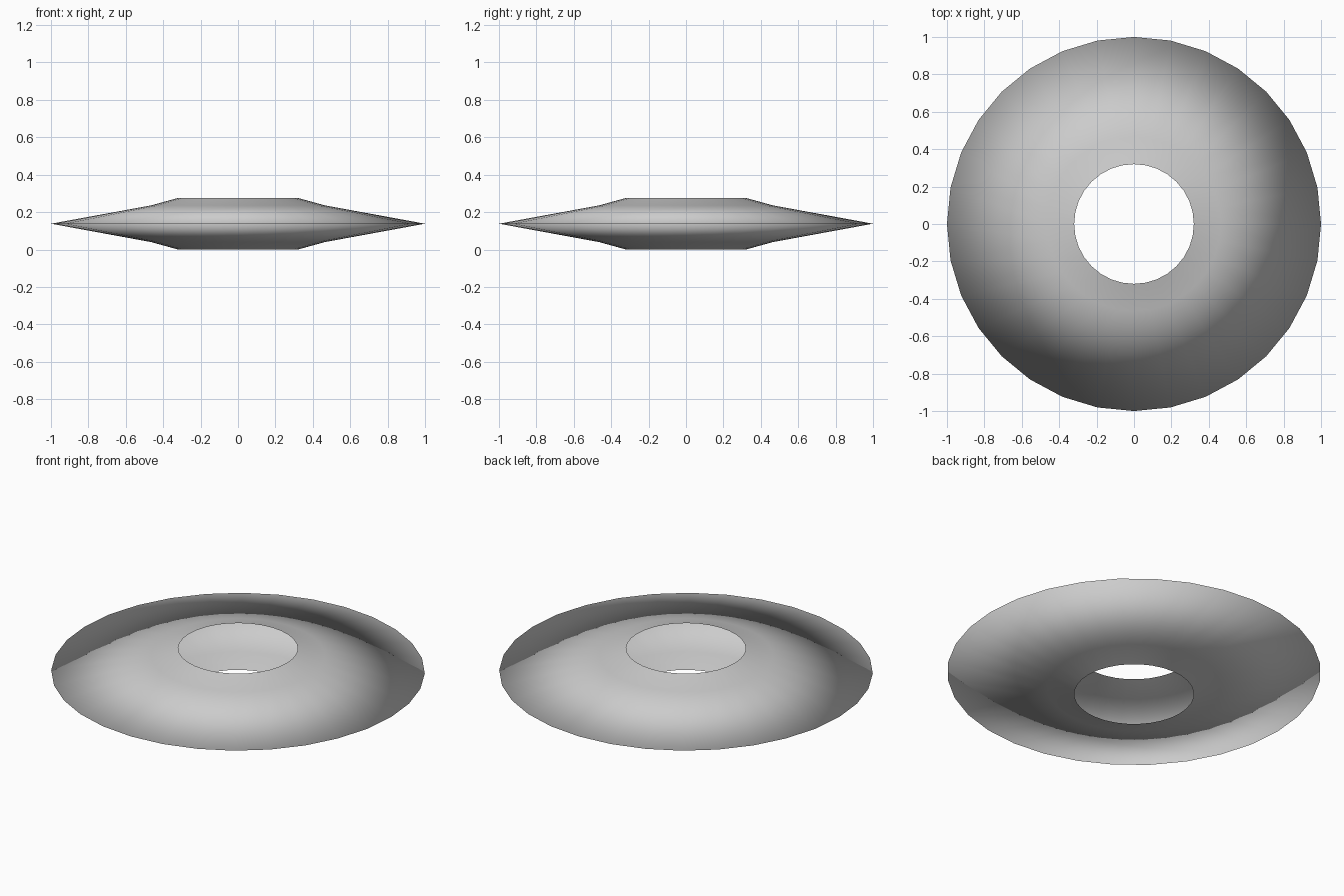
import bpy, bmesh
from math import sin, cos, tau

if "Cube" in bpy.data.objects:
    bpy.data.objects.remove(bpy.data.objects["Cube"])

SIDES = 32
# radius, height: lower hole lip, around the sharp rim, to the upper hole lip
PROFILE = [(0.32, 0.0), (0.465, 0.04), (1.0, 0.138), (0.465, 0.236), (0.32, 0.276)]

# Hollow double-sided disc, open at the central hole
bm = bmesh.new()
rings = [[bm.verts.new((r * cos(tau * i / SIDES), r * sin(tau * i / SIDES), z))
          for i in range(SIDES)] for r, z in PROFILE]
for low, high in zip(rings, rings[1:]):
    for i in range(SIDES):
        j = (i + 1) % SIDES
        face = bm.faces.new((low[i], low[j], high[j], high[i]))
        face.smooth = True  # smooth all over, including the rim

mesh = bpy.data.meshes.new("ring_disc")
bm.to_mesh(mesh)
bm.free()
disc = bpy.data.objects.new("ring_disc", mesh)
bpy.context.collection.objects.link(disc)
